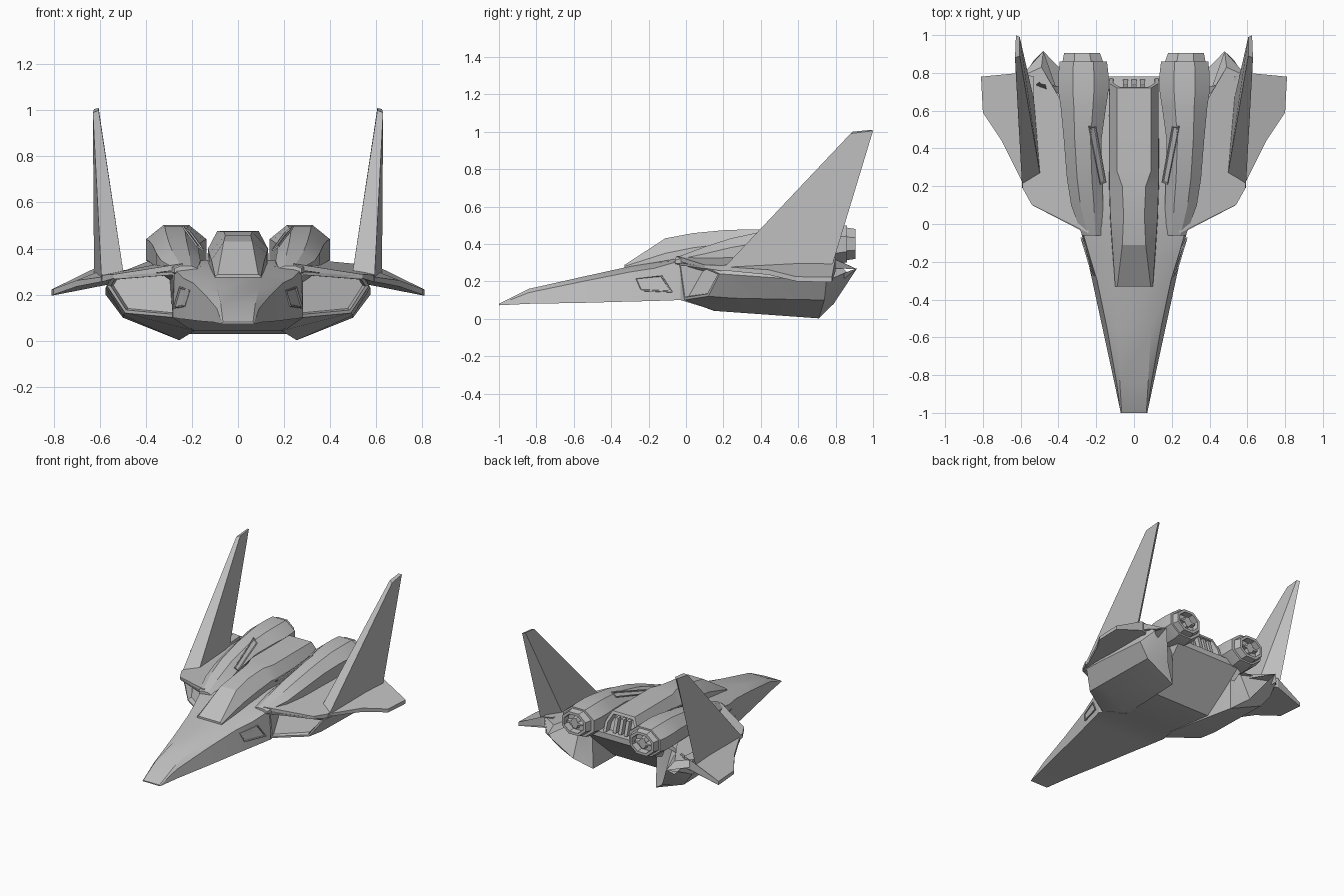
import bpy, bmesh, math
from mathutils import Vector

grey = bpy.data.materials.new("hull grey")
grey.diffuse_color = (0.52, 0.52, 0.52, 1)


def finish(name, bm, mirror=False, smooth=20):
    """Turn a bmesh into a named object, optionally mirrored across x."""
    bmesh.ops.recalc_face_normals(bm, faces=bm.faces)
    me = bpy.data.meshes.new(name)
    bm.to_mesh(me)
    bm.free()
    me.materials.append(grey)
    ob = bpy.data.objects.new(name, me)
    bpy.context.collection.objects.link(ob)
    if mirror:
        ob.modifiers.new("mirror", 'MIRROR').use_clip = False
    bpy.ops.object.select_all(action='DESELECT')
    ob.select_set(True)
    bpy.context.view_layer.objects.active = ob
    bpy.ops.object.shade_smooth_by_angle(angle=math.radians(smooth))
    return ob


def loft(name, rings, mirror=False, insets=(), ramp=0):
    """Skin closed rings of 3D points; insets = (end, thickness, depth).
    ramp leans the sunken face back with height."""
    bm = bmesh.new()
    vs = [[bm.verts.new(p) for p in r] for r in rings]
    n = len(vs[0])
    for a, b in zip(vs, vs[1:]):
        for i in range(n):
            j = (i + 1) % n
            bm.faces.new((a[i], a[j], b[j], b[i]))
    caps = {0: bm.faces.new(vs[0]), -1: bm.faces.new(vs[-1])}
    bmesh.ops.recalc_face_normals(bm, faces=bm.faces)
    for end, thick, depth in insets:
        bmesh.ops.inset_region(bm, faces=[caps[end]], thickness=thick, use_even_offset=True)
        bmesh.ops.inset_region(bm, faces=[caps[end]], thickness=0.004, depth=-depth)
        for v in caps[end].verts:
            v.co.y += ramp * max(0, v.co.z - .11)
    return finish(name, bm, mirror)


def both(half):
    """Full ring from its right-hand half, listed top to bottom."""
    return half + [(-x, y, z) for x, y, z in reversed(half)]


def flat(y, *xz):
    return both([(x, y, z) for x, z in xz])


def octagon(y, cx, cz, rx, rz):
    k = 0.42
    return [(cx + rx * a, y, cz + rz * b) for a, b in
            ((k, 1), (1, k), (1, -k), (k, -1), (-k, -1), (-1, -k), (-1, k), (-k, 1))]


def slab(name, top, bottom, mirror=True):
    return loft(name, [top, bottom], mirror)


def plate(name, corners, thick=0.008, border=0.006):
    """Thin framed panel with a sunken middle."""
    c = [Vector(p) for p in corners]
    n = (c[1] - c[0]).cross(c[3] - c[0]).normalized() * thick
    return loft(name, [c, [p + n for p in c]], True, [(-1, border, thick * 0.8)])


# Nose and central fuselage: top edge, shoulder, lower side; belly sweeps up at the rear
loft("fuselage", [
    flat(-1.0, (.065, .08), (.07, .077), (.07, .072)),
    flat(-.84, (.075, .16), (.092, .14), (.104, .08)),
    flat(-.55, (.09, .225), (.143, .20), (.167, .085)),
    flat(-.30, (.10, .28), (.195, .25), (.221, .092)),
    flat(-.17, (.125, .30), (.235, .27), (.25, .095)),
    flat(-.03, (.15, .325), (.275, .31), (.283, .10)),
    flat(.16, (.15, .35), (.30, .32), (.20, .042)),
    flat(.50, (.15, .35), (.34, .32), (.24, .03)),
    flat(.78, (.13, .33), (.32, .32), (.26, .29)),
])

# Cockpit canopy running back into the spine, with a vent bay at the rear
loft("canopy_spine", [
    flat(-.33, (.088, .287), (.10, .28), (.10, .25)),
    flat(-.11, (.062, .43), (.115, .35), (.12, .25)),
    flat(.04, (.055, .458), (.125, .38), (.13, .25)),
    flat(.20, (.062, .473), (.13, .40), (.135, .25)),
    flat(.28, (.09, .476), (.13, .40), (.14, .25)),
    both([(.09, .72, .476), (.13, .745, .40), (.13, .78, .30)]),
], insets=[(-1, .02, .04)])

for i, x in enumerate((-.045, 0, .045)):
    r = [(x - .012, .70, .44), (x + .012, .70, .44), (x + .012, .73, .34), (x - .012, .73, .34)]
    loft(f"vent_slat_{i + 1}", [r, [(a, b + .035, c) for a, b, c in r]])

# Lower side pods with ramped intake fronts and swept-up tails
loft("side_pod", [
    [(.27, -.04, .30), (.54, .10, .28), (.57, .18, .24), (.49, .12, .12), (.27, -.01, .10)],
    [(.25, .16, .31), (.55, .30, .28), (.575, .32, .23), (.50, .25, .11), (.19, .15, .042)],
    [(.26, .71, .33), (.56, .75, .30), (.575, .75, .20), (.50, .74, .10), (.255, .71, .002)],
    [(.37, .68, .32), (.56, .82, .29), (.535, .86, .25), (.48, .915, .27), (.36, .79, .08)],
], True, [(0, .014, .015)], ramp=.7)

# Flat deck over the pods
slab("wing_deck",
     [(.24, -.05, .335), (.54, .10, .288), (.59, .19, .285), (.60, .78, .325), (.49, .83, .305), (.39, .66, .345), (.26, .40, .35)],
     [(.24, -.05, .31), (.54, .10, .27), (.59, .19, .255), (.60, .78, .27), (.48, .915, .265), (.39, .66, .30), (.26, .40, .30)])

# Drooping outer wings
slab("outer_wing",
     [(.53, .10, .285), (.70, .44, .262), (.80, .59, .225), (.81, .78, .222), (.60, .80, .325), (.53, .78, .33)],
     [(.53, .10, .268), (.70, .44, .235), (.80, .59, .20), (.81, .78, .195), (.60, .80, .255), (.53, .78, .25)])

# Tall swept fins, thick at the leading edge
slab("tail_fin",
     [(.592, .19, .26), (.495, .25, .28), (.53, .66, .30), (.625, .78, .28)],
     [(.63, .88, .99), (.605, .89, 1.0), (.605, .99, 1.01), (.625, 1.0, 1.005)])

# Engine nacelles blending forward into the shoulders
loft("engine_nacelle", [
    octagon(-.06, .225, .305, .05, .02),
    octagon(.10, .248, .32, .085, .065),
    octagon(.24, .262, .345, .093, .085),
    octagon(.45, .272, .375, .10, .10),
    octagon(.62, .268, .39, .12, .107),
    octagon(.70, .268, .395, .132, .107),
    octagon(.80, .268, .395, .132, .107),
    octagon(.86, .268, .40, .125, .098),
], True)

# Nozzles with hollow ends and cross vanes
loft("nozzle", [octagon(.84, .27, .40, .112, .09), octagon(.905, .275, .40, .095, .08)],
     True, [(-1, .018, .05)])
for name, dx, dz in (("nozzle_vane", .07, .012), ("nozzle_core", .028, .045)):
    loft(name, [octagon(.85, .275, .40, dx, dz), octagon(.895, .275, .40, dx * .9, dz * .8)], True)

# Slanted air slots between spine and nacelles
plate("slot_cover", [(.15, .22, .388), (.18, .21, .408), (.242, .52, .492), (.205, .52, .463)])

# Hatch panels on the fuselage sides
plate("side_hatch", [(.223, -.245, .148), (.276, -.07, .14), (.248, -.13, .235), (.202, -.275, .218)])
